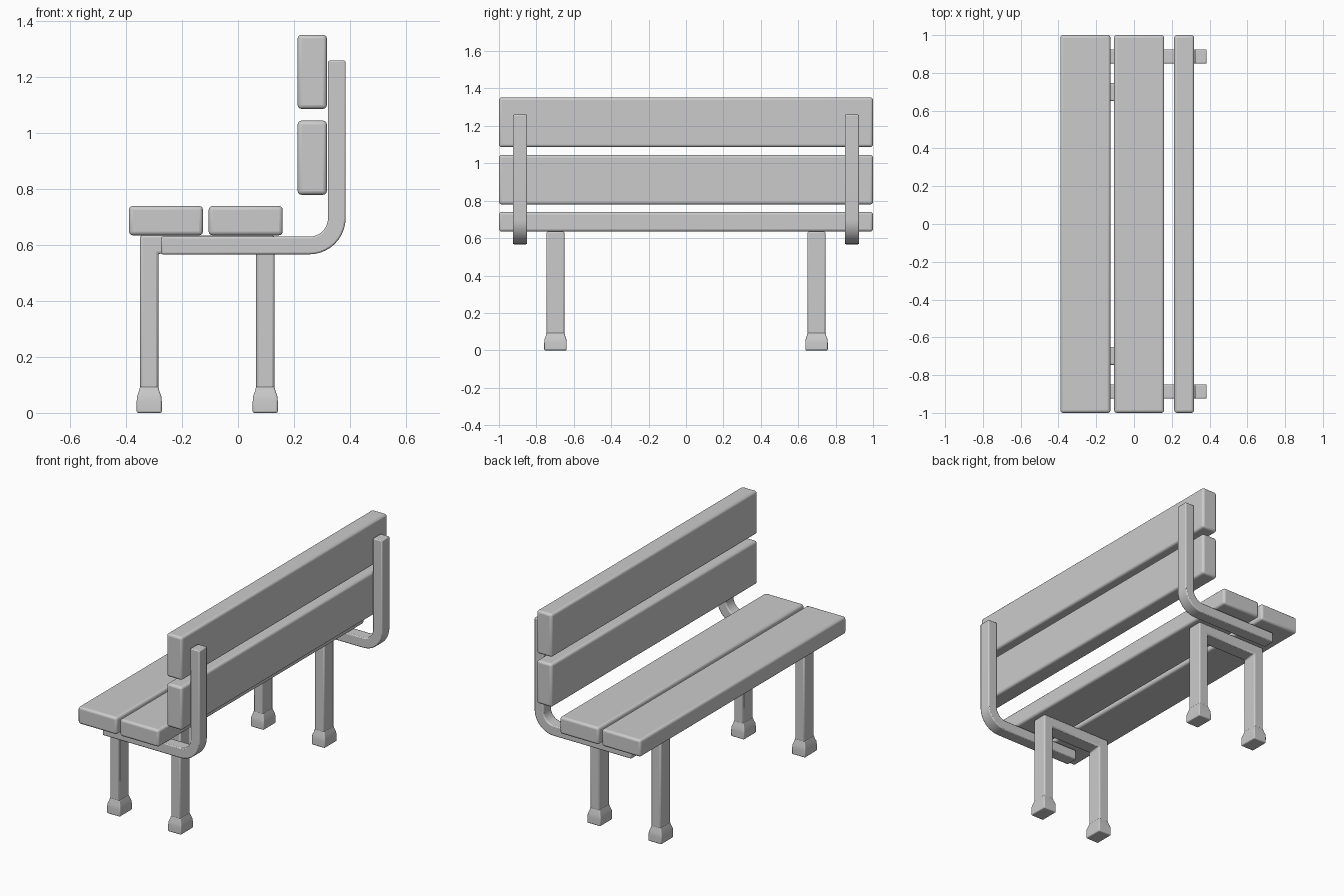
import bpy, bmesh
from math import sin, cos, pi

if "Cube" in bpy.data.objects:
    bpy.data.objects.remove(bpy.data.objects["Cube"])


def finish(name, bm, bevel, segments=3):
    """Make an object with softened edges from a bmesh."""
    bmesh.ops.recalc_face_normals(bm, faces=bm.faces)
    mesh = bpy.data.meshes.new(name)
    bm.to_mesh(mesh)
    bm.free()
    ob = bpy.data.objects.new(name, mesh)
    bpy.context.collection.objects.link(ob)
    mod = ob.modifiers.new("soft_edges", 'BEVEL')
    mod.width, mod.segments = bevel, segments
    mod.limit_method, mod.angle_limit = 'ANGLE', 0.7
    bpy.ops.object.select_all(action='DESELECT')
    ob.select_set(True)
    bpy.context.view_layer.objects.active = ob
    bpy.ops.object.shade_smooth_by_angle(angle=0.7)
    return ob


def extrude_profile(name, points, y0, y1, bevel, segments=3):
    """Extrude an x-z outline from y0 to y1."""
    bm = bmesh.new()
    face = bm.faces.new([bm.verts.new((x, y0, z)) for x, z in points])
    ext = bmesh.ops.extrude_face_region(bm, geom=[face])["geom"]
    verts = [g for g in ext if isinstance(g, bmesh.types.BMVert)]
    bmesh.ops.translate(bm, verts=verts, vec=(0, y1 - y0, 0))
    return finish(name, bm, bevel, segments)


def loft(name, x, y, rings, bevel):
    """Stack rectangles (half width x, half width y, z)."""
    bm = bmesh.new()
    loops = [[bm.verts.new((x + sx * hx, y + sy * hy, z))
              for sx, sy in ((-1, -1), (1, -1), (1, 1), (-1, 1))]
             for hx, hy, z in rings]
    for a, b in zip(loops, loops[1:]):
        for i in range(4):
            j = (i + 1) % 4
            bm.faces.new((a[i], a[j], b[j], b[i]))
    bm.faces.new(loops[0])
    bm.faces.new(loops[-1])
    return finish(name, bm, bevel)


def arc(cx, cz, r, a0, a1, n=10):
    return [(cx + r * cos(a0 + (a1 - a0) * i / n),
             cz + r * sin(a0 + (a1 - a0) * i / n)) for i in range(n + 1)]


# Seat and back planks
planks = {
    "seat_plank_front": (-0.39, -0.125, 0.635, 0.74),
    "seat_plank_rear": (-0.105, 0.16, 0.635, 0.74),
    "back_plank_lower": (0.213, 0.318, 0.78, 1.045),
    "back_plank_upper": (0.213, 0.318, 1.087, 1.352),
}
for name, (x0, x1, z0, z1) in planks.items():
    extrude_profile(name, [(x0, z0), (x1, z0), (x1, z1), (x0, z1)], -1, 1, 0.014)

for side, s in (("left", -1), ("right", 1)):
    # Bent bracket joining seat and back
    bracket = [(-0.275, 0.567)]
    bracket += arc(0.255, 0.697, 0.13, -pi / 2, 0)
    bracket += [(0.385, 1.26), (0.322, 1.26)]
    bracket += arc(0.255, 0.697, 0.067, 0, -pi / 2)
    bracket += [(-0.275, 0.63)]
    extrude_profile(side + "_bracket", bracket, s * 0.887 - 0.038, s * 0.887 + 0.038, 0.006, 2)

    # U-shaped leg frame
    frame = [(-0.35, 0.05), (-0.285, 0.05), (-0.285, 0.57), (0.065, 0.57),
             (0.065, 0.05), (0.13, 0.05), (0.13, 0.635), (-0.35, 0.635)]
    extrude_profile(side + "_leg_frame", frame, s * 0.698 - 0.048, s * 0.698 + 0.048, 0.008, 2)

    # Flared feet
    for pos, x in (("front", -0.3175), ("rear", 0.0975)):
        loft(f"{side}_{pos}_foot", x, s * 0.698,
             [(0.045, 0.06, 0), (0.045, 0.06, 0.04), (0.043, 0.058, 0.06),
              (0.036, 0.051, 0.08), (0.033, 0.0485, 0.095)], 0.006)
